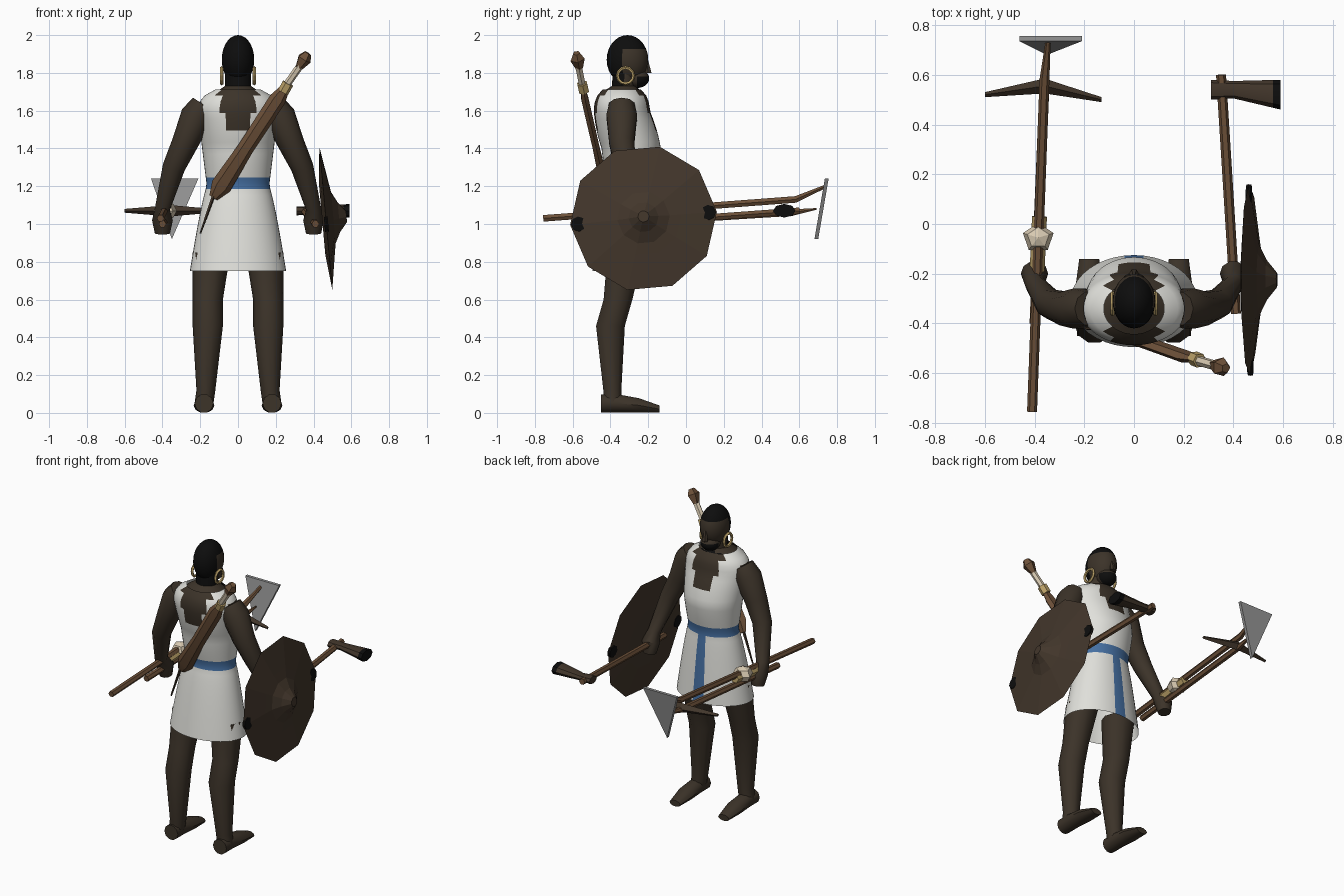
import bpy, bmesh, math
from mathutils import Vector

cube = bpy.data.objects.get("Cube")
if cube:
    bpy.data.objects.remove(cube)


def material(label, red, green, blue):
    mat = bpy.data.materials.new(label)
    mat.use_nodes = True
    mat.diffuse_color = (red, green, blue, 1)
    mat.node_tree.nodes["Principled BSDF"].inputs["Base Color"].default_value = mat.diffuse_color
    return mat


skin = material("dark skin", .045, .033, .022)
black = material("black hair", .004, .004, .004)
white = material("white cloth", .75, .75, .71)
blue = material("blue cloth", .06, .16, .36)
wood = material("brown wood", .15, .08, .04)
dark_wood = material("dark wood", .055, .037, .024)
steel = material("grey steel", .3, .3, .3)
gold = material("gold", .5, .36, .14)
ivory = material("ivory", .7, .6, .45)

axis_x, axis_y, axis_z = Vector((1, 0, 0)), Vector((0, 1, 0)), Vector((0, 0, 1))


def finish(name, bm, mat, rule=None, smooth=True):
    """Turn a bmesh into an object; the rule picks a material from each face centre."""
    bmesh.ops.recalc_face_normals(bm, faces=bm.faces)
    used = [mat]
    for face in bm.faces:
        chosen = rule(face.calc_center_median()) if rule else mat
        if chosen not in used:
            used.append(chosen)
        face.material_index = used.index(chosen)
    mesh = bpy.data.meshes.new(name)
    bm.to_mesh(mesh)
    bm.free()
    for entry in used:
        mesh.materials.append(entry)
    ob = bpy.data.objects.new(name, mesh)
    bpy.context.collection.objects.link(ob)
    if smooth:
        bpy.ops.object.select_all(action="DESELECT")
        ob.select_set(True)
        bpy.context.view_layer.objects.active = ob
        bpy.ops.object.shade_smooth_by_angle(angle=math.radians(40))
    return ob


def loft(name, mat, points, sides=8, axis=None, ref=axis_x, flat=1, steps=1,
         rule=None, cap=True, smooth=True):
    """Skin rings given as (x, y, z, radius) with an optional second radius."""
    rows = [points[0]]
    for start, end in zip(points, points[1:]):
        for k in range(steps):
            blend = (k + 1) / steps
            rows.append([p + (q - p) * blend for p, q in zip(start, end)])
    centres = [Vector(row[:3]) for row in rows]
    bm = bmesh.new()
    rings = []
    for i, row in enumerate(rows):
        before, after = centres[max(i - 1, 0)], centres[min(i + 1, len(rows) - 1)]
        along = axis or (after - before).normalized()
        across = along.cross(ref).normalized()
        wide = across.cross(along) * row[3]
        deep = across * (row[4] if len(row) > 4 else row[3] * flat)
        turns = [math.tau * k / sides for k in range(sides)]
        rings.append([bm.verts.new(centres[i] + wide * math.cos(a) + deep * math.sin(a))
                      for a in turns])
    for low, high in zip(rings, rings[1:]):
        for k in range(sides):
            bm.faces.new((low[k - 1], low[k], high[k], high[k - 1]))
    if cap:
        bm.faces.new(rings[0])
        bm.faces.new(rings[-1])
    return finish(name, bm, mat, rule, smooth)


def ball(name, mat, place, size, sides=24, rings=14, rule=None, smooth=True):
    """Ellipsoid with a centre and three half sizes."""
    bm = bmesh.new()
    bmesh.ops.create_uvsphere(bm, u_segments=sides, v_segments=rings, radius=1)
    bmesh.ops.scale(bm, vec=size, verts=bm.verts)
    bmesh.ops.translate(bm, vec=place, verts=bm.verts)
    return finish(name, bm, mat, rule, smooth)


# Tunic: flared skirt, narrow waist, deep chest and rounded shoulders
def clamp(value):
    return min(max(value, 0), 1)


def torso_ring(z):
    skirt = clamp((1.2 - z) / .45) ** .8
    chest = clamp((z - 1.2) / .4)
    shoulder = math.sqrt(1 - clamp((z - 1.6) / .12) ** 2)
    lean = clamp((z - 1.4) / .2)
    width = .165 + .09 * skirt + .05 * chest
    depth = .12 + .065 * skirt + .04 * math.sin(chest * math.pi * .75)
    return (0, -.29 - .02 * skirt - .05 * lean, z,
            width * (.3 + .7 * shoulder), depth * (.5 + .5 * shoulder))


def tunic_rule(c):
    sash = c.z < 1.2 and c.y > -.3 and abs(c.x) < (c.y + .3) / 4
    if sash or 1.18 < c.z < 1.25:
        return blue
    neck_scoop = c.z > 1.5 and abs(c.x) < .065 + (c.z - 1.5) / 5
    armhole = c.z > 1.52 and abs(c.x) > .195
    return skin if neck_scoop or armhole or c.z > 1.7 else white


loft("tunic_body", white, [torso_ring(.75 + .031 * k) for k in range(32)], sides=40,
     axis=axis_z, rule=tunic_rule, cap=False)


# Head with hair and beard coloured by position
def head_rule(c):
    hair = c.z > 1.92 or (c.z > 1.74 and c.y < -.33)
    beard = c.z < 1.78 and c.y > -.26
    return black if hair or beard else skin


loft("neck", skin, [(0, -.34, 1.69, .13), (0, -.33, 1.73, .07), (0, -.32, 1.85, .07)],
     sides=16, axis=axis_z, flat=.9, steps=4, rule=head_rule)
ball("head", skin, (0, -.31, 1.87), (.086, .11, .13), rule=head_rule)
ball("jaw", skin, (0, -.26, 1.77), (.06, .065, .05), rule=head_rule)
loft("nose", skin, [(0, -.21, 1.87, .01), (0, -.2, 1.8, .02)], sides=6, axis=axis_z)

# Limbs and earrings on both sides
leg = [(.14, -.32, .85, .1), (.16, -.36, .6, .08), (.16, -.4, .46, .08),
       (.17, -.39, .12, .05), (.18, -.39, .05, .05)]
foot = [(.18, -.45, .05, .05), (.18, -.36, .05, .05), (.18, -.25, .04, .055, .04),
        (.18, -.14, .02, .04, .02)]
arm = [(.18, -.34, 1.63, .07), (.22, -.34, 1.57, .085), (.28, -.34, 1.43, .07),
       (.34, -.32, 1.3, .06), (.4, -.24, 1.08, .04), (.4, -.2, 1.02, .055), (.4, -.19, .95, .04)]
for side, sign in (("left", 1), ("right", -1)):
    for part, points, axis in (("leg", leg, axis_z), ("foot", foot, axis_y), ("arm", arm, None)):
        mirrored = [(x * sign, *rest) for x, *rest in points]
        if part == "foot":
            mirrored = [row if len(row) > 4 else (*row, row[3]) for row in mirrored]
        loft(f"{side}_{part}", skin, mirrored, sides=10, axis=axis)
    bpy.ops.mesh.primitive_torus_add(
        major_radius=.042, minor_radius=.009, major_segments=12, minor_segments=5,
        location=(.086 * sign, -.32, 1.785), rotation=(0, math.pi / 2, 0))
    bpy.context.object.name = f"{side}_earring"
    bpy.context.object.data.materials.append(gold)

# Tilted ten-sided shield with a central boss and two dark rim patches
dish = [(-.02, .2), (0, .39), (.03, .2), (.04, .14), (.07, .08), (.11, .03)]
shield_parts = [loft("shield", dark_wood, [(x, 0, 0, r) for x, r in dish], sides=10,
                     axis=axis_x, ref=axis_y, smooth=False)]
for edge, y in (("front", -.345), ("back", .345)):
    shield_parts.append(loft(f"shield_{edge}_patch", black, [(x, y, 0, .04) for x in (-.01, .01)],
                             axis=axis_x, ref=axis_y))
for ob in shield_parts:
    ob.location = (.465, -.225, 1.03)
    ob.rotation_euler = (.09, -.09, 0)

# Wooden axe in the left hand
loft("wooden_axe_shaft", wood, [(.41, -.36, 1, .02), (.35, .6, 1.07, .02)], sides=6)
loft("wooden_axe_head", dark_wood, [(.31, .54, 1.07, .04), (.4, .54, 1.07, .035), (.59, .52, 1.07, .06)],
     axis=axis_x, ref=axis_y, flat=.6, steps=6, rule=lambda c: black if c.x > .56 else dark_wood)

# Long axe with a triangular blade in the right hand
loft("long_axe_shaft", wood, [(-.41, -.755, 1.03, .02), (-.36, .58, 1.13, .02), (-.345, .74, 1.2, .01)],
     sides=6)
bm = bmesh.new()
corners = [(-.46, .735, 1.24), (-.21, .735, 1.24), (-.35, .68, .92)]
blade = bm.faces.new([bm.verts.new(corner) for corner in corners])
pushed = bmesh.ops.extrude_face_region(bm, geom=[blade])["geom"]
bmesh.ops.translate(bm, vec=axis_y * .02, verts=[g for g in pushed if isinstance(g, bmesh.types.BMVert)])
finish("long_axe_blade", bm, steel, smooth=False)

# Pick and mace held beside it
loft("pick_shaft", wood, [(-.4, -.4, 1, .02), (-.36, .56, 1.06, .02), (-.35, .69, 1.08, .005)], sides=6)
loft("pick_head", dark_wood, [(-.6, .52, 1.07, .01), (-.36, .555, 1.07, .03), (-.13, .5, 1.07, .01)],
     sides=4, axis=axis_x, ref=axis_y, smooth=False)
ball("mace_head", ivory, (-.385, -.055, 1.07), (.065, .06, .05), sides=5, rings=4, smooth=False)
loft("mace_grip", gold, [(-.39, -.2, 1.05, .03), (-.38, .03, 1.07, .03)], sides=6)

# Sheathed sword slung across the back
loft("scabbard", wood, [(.25, -.545, 1.72, .025), (.21, -.535, 1.66, .045), (.04, -.475, 1.4, .043),
                        (-.09, -.43, 1.2, .055), (-.13, -.415, 1.14, .025)], sides=6, flat=.5)
loft("scabbard_tip", dark_wood, [(-.13, -.42, 1.15, .01), (-.2, -.42, .95, .005)], sides=5)
loft("sword_collar", gold, [(.24, -.54, 1.7, .03), (.265, -.55, 1.745, .03)], sides=6)
loft("sword_grip", ivory, [(.26, -.55, 1.74, .02), (.33, -.57, 1.84, .02)], sides=6)
loft("sword_pommel", wood, [(.32, -.565, 1.825, .02), (.35, -.575, 1.875, .04), (.37, -.58, 1.905, .02)],
     sides=5, smooth=False)
